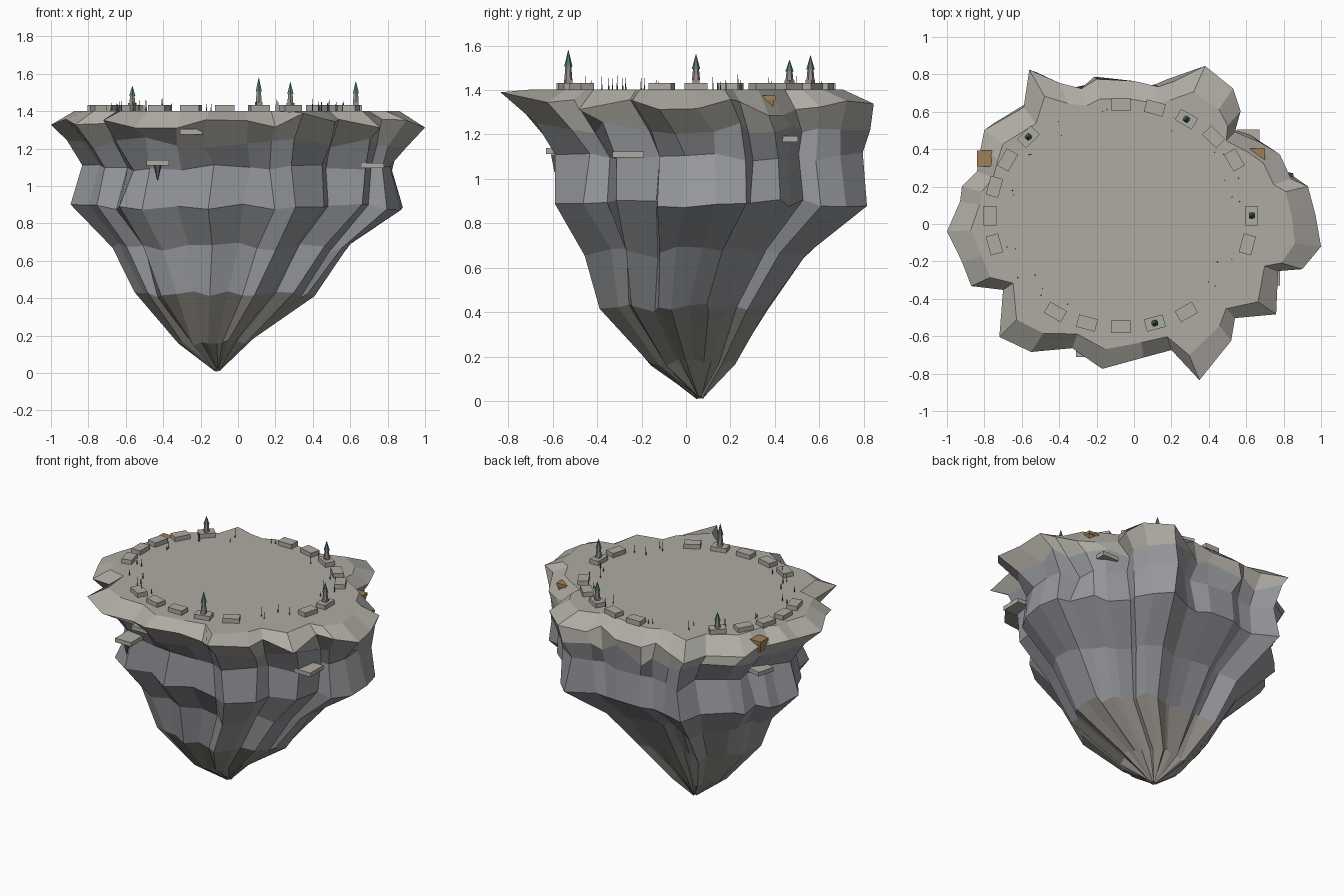
import bpy, bmesh, random
from math import sin, cos, atan2, radians, pi
from mathutils import Matrix, Vector

if "Cube" in bpy.data.objects:
    bpy.data.objects.remove(bpy.data.objects["Cube"])

random.seed(11)


def material(name, rgb):
    m = bpy.data.materials.new(name)
    m.diffuse_color = (*rgb, 1)
    m.use_nodes = True
    m.node_tree.nodes["Principled BSDF"].inputs["Base Color"].default_value = m.diffuse_color
    return m


turf = material("warm_stone", (0.43, 0.41, 0.37))
rock = material("cool_rock", (0.31, 0.32, 0.34))
root = material("root_rock", (0.31, 0.29, 0.26))
wood = material("brown_wood", (0.35, 0.22, 0.09))
green = material("roof_green", (0.10, 0.20, 0.17))
dark = material("dark_stem", (0.10, 0.11, 0.10))


def finish(name, bm, *mats):
    me = bpy.data.meshes.new(name)
    bmesh.ops.recalc_face_normals(bm, faces=bm.faces)
    bm.to_mesh(me)
    bm.free()
    for m in mats:
        me.materials.append(m)
    ob = bpy.data.objects.new(name, me)
    bpy.context.collection.objects.link(ob)
    return ob


def box(bm, loc, size, rot=0.0):
    mat = Matrix.Translation(loc) @ Matrix.Rotation(rot, 4, 'Z') @ Matrix.Diagonal((*size, 1))
    bmesh.ops.create_cube(bm, size=1, matrix=mat)


def cone(bm, x, y, z0, z1, r0, r1, n=6, rot=0.0):
    mat = Matrix.Translation((x, y, (z0 + z1) / 2)) @ Matrix.Rotation(rot, 4, 'Z')
    bmesh.ops.create_cone(bm, cap_ends=True, segments=n, radius1=r0, radius2=r1,
                          depth=z1 - z0, matrix=mat)


# Plan outline of the ragged rim
outline = [(1, -.12), (.97, .05), (.93, .2), (.84, .24), (.78, .37), (.68, .43), (.54, .49),
           (.57, .6), (.53, .72), (.38, .84), (.22, .76), (.13, .73), (0, .76), (-.2, .77),
           (-.28, .72), (-.4, .75), (-.56, .82), (-.59, .62), (-.8, .5), (-.82, .4),
           (-.84, .28), (-.92, .2), (-.93, .12), (-1, -.04), (-.92, -.2), (-.87, -.33),
           (-.7, -.35), (-.72, -.6), (-.55, -.68), (-.33, -.66), (-.17, -.77), (.05, -.71),
           (.2, -.67), (.35, -.83), (.52, -.62), (.54, -.5), (.76, -.48), (.77, -.25), (.9, -.24)]

# Rings: z, x min, x max, y min, y max, raggedness, height jitter
rings = [(1.402, -.88, .87, -.72, .72, .75, 0),
         (1.33, -1, 1, -.84, .84, 1, .03),
         (1.23, -.91, .90, -.70, .83, .85, .035),
         (1.10, -.83, .84, -.6, .79, .75, .02),
         (.89, -.9, .88, -.63, .81, .8, .02),
         (.67, -.69, .61, -.47, .55, .8, .03),
         (.42, -.56, .41, -.4, .38, .75, .02),
         (.17, -.33, .08, -.17, .22, .7, .025),
         (.02, -.125, -.095, .045, .075, .3, .012)]

# Floating rock body, with each column pushed in or out as a ridge or groove
bm = bmesh.new()
ridge = [random.uniform(-.025, .02) for p in outline]
loops = []
for k, (z, x0, x1, y0, y1, w, dz) in enumerate(rings):
    cx, cy, hx, hy = (x0 + x1) / 2, (y0 + y1) / 2, (x1 - x0) / 2, (y1 - y0) / 2
    loop = []
    for (x, y), r in zip(outline, ridge):
        u = Vector((x, y / .835))
        a = atan2(u.y, u.x)
        p = u * w + Vector((cos(a), sin(a))) * (1 - w) * .97
        if k > 1:
            p *= 1 + r + random.uniform(-.035, .035)
            p.rotate(Matrix.Rotation(random.uniform(-.025, .025), 2))
        loop.append(bm.verts.new((cx + hx * p.x, cy + hy * p.y, z + random.uniform(-dz, dz))))
    loops.append(loop)
for v in loops[1]:
    if v.co.y < -.8:
        v.co.z = 1.39                      # raised front prow
    elif abs(v.co.x - .72) < .07 and v.co.y > .3:
        v.co.z = 1.285                     # dip below the wooden box
n = len(outline)
for k in range(len(loops) - 1):
    for i in range(n):
        j = (i + 1) % n
        f = bm.faces.new((loops[k][i], loops[k][j], loops[k + 1][j], loops[k + 1][i]))
        f.material_index = 0 if k < 2 else 2 if k > 5 else 1
bm.faces.new(loops[0])
bm.faces.new(loops[-1])
finish("floating_rock", bm, turf, rock, root)


# Ring of ruined wall blocks, with gaps
def on_ring(deg, s=1.0):
    a = radians(deg)
    return -.07 + .70 * s * cos(a), .045 + .595 * s * sin(a)


bm = bmesh.new()
gaps = (15, 105, 120, 210, 225, 315, 330)
for deg in range(0, 360, 15):
    if deg not in gaps:
        x, y = on_ring(deg)
        box(bm, (x, y, 1.415), (.068, .104, .034), radians(deg))
finish("wall_blocks", bm, turf)

# Small towers standing on four blocks
stone, roofs = bmesh.new(), bmesh.new()
for deg, top in ((0, 1.56), (60, 1.555), (135, 1.535), (285, 1.58)):
    x, y = on_ring(deg)
    h = top - 1.43
    cone(stone, x, y, 1.425, 1.43 + .12 * h, .022, .022, 4, radians(deg) + pi / 4)
    cone(stone, x, y, 1.43 + .12 * h, 1.43 + .55 * h, .018, .013, 6)
    cone(roofs, x, y, 1.43 + .5 * h, top, .019, .001, 6)
finish("towers", stone, root)
finish("tower_roofs", roofs, green)

# Thin dead stems in clumps inside the ring
bm = bmesh.new()
for deg in (10, 22, 38, 62, 98, 122, 140, 165, 200, 218, 228, 240, 318, 332):
    for i in range(2):
        x, y = on_ring(deg + random.uniform(-4, 4), random.uniform(.84, .97))
        cone(bm, x, y, 1.40, random.uniform(1.43, 1.47), .004, .001, 3)
finish("dead_stems", bm, dark)

# Stone ledges jutting from the cliff
bm = bmesh.new()
for x, y, z, sx, sy, deg in ((-.43, -.56, 1.125, .12, .14, 0), (-.25, -.64, 1.29, .12, .14, 0),
                             (.72, -.26, 1.11, .12, .14, 0), (.61, .47, 1.18, .12, .07, 0),
                             (-.77, .30, 1.14, .12, .12, -15)):
    box(bm, (x, y, z), (sx, sy, .028), radians(deg))
finish("cliff_ledges", bm, turf)

# Hanging spike under the front ledge
bm = bmesh.new()
cone(bm, -.43, -.59, 1.03, 1.11, .003, .022, 5)
finish("hanging_spike", bm, dark)

# Wooden hanging boxes at the rim
bm = bmesh.new()
for x, y in ((.66, .36), (-.80, .35)):
    box(bm, (x, y, 1.365), (.08, .085, .02))
    cone(bm, x, y, 1.295, 1.36, .035, .055, 4, pi / 4)
finish("wooden_boxes", bm, wood)
